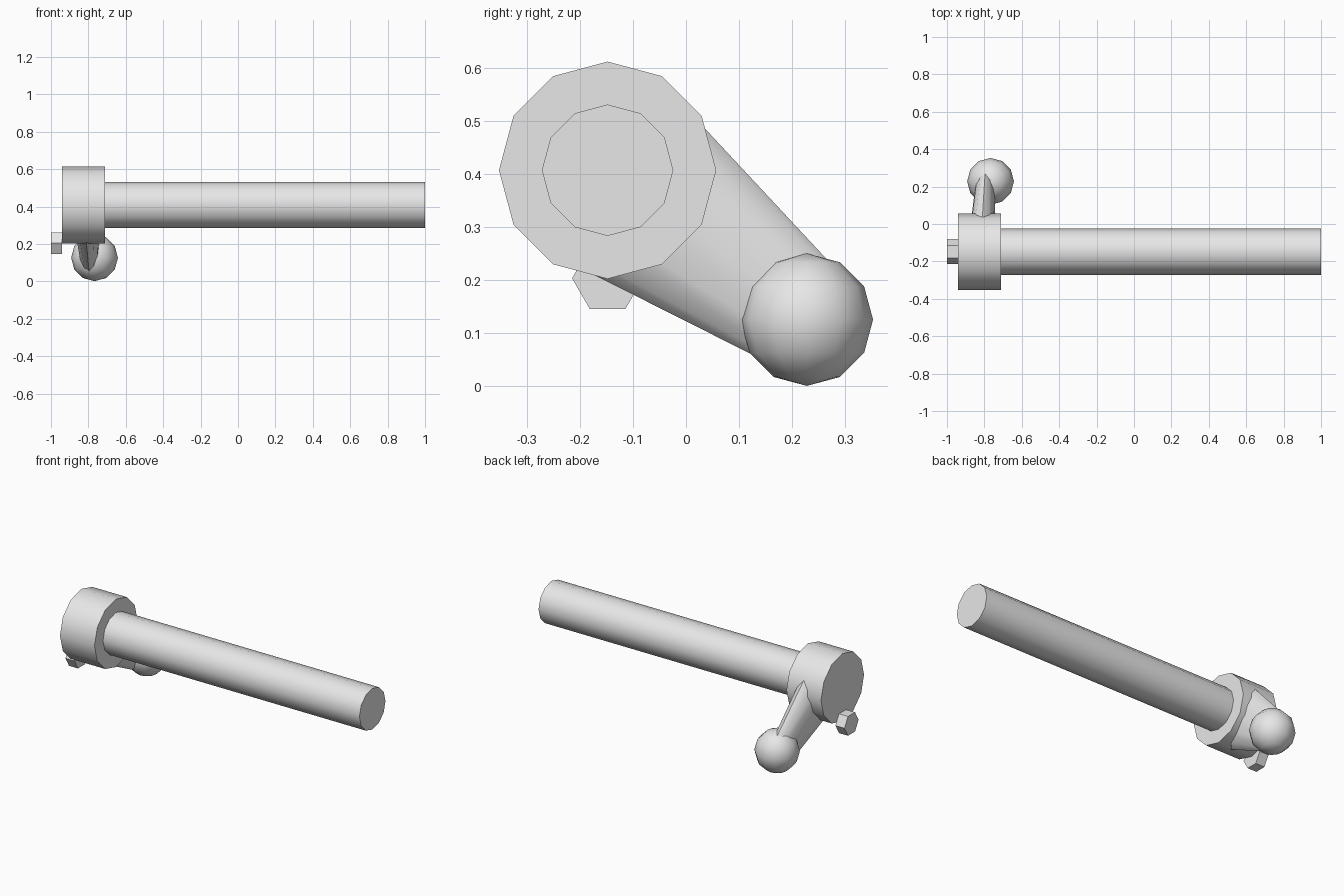
import bpy, bmesh, math
from mathutils import Vector

if "Cube" in bpy.data.objects:
    bpy.data.objects.remove(bpy.data.objects["Cube"])

grey = bpy.data.materials.new("plain_grey")
grey.diffuse_color = (0.8, 0.8, 0.8, 1)
grey.use_nodes = True
grey.node_tree.nodes["Principled BSDF"].inputs["Base Color"].default_value = grey.diffuse_color


def finish(name, bm, smooth_angle):
    """Turn a bmesh into a shaded object with the grey material."""
    bmesh.ops.recalc_face_normals(bm, faces=bm.faces)
    mesh = bpy.data.meshes.new(name)
    bm.to_mesh(mesh)
    bm.free()
    mesh.materials.append(grey)
    for p in mesh.polygons:
        p.use_smooth = smooth_angle > 0
    if smooth_angle > 0:
        mesh.set_sharp_from_angle(angle=math.radians(smooth_angle))
    obj = bpy.data.objects.new(name, mesh)
    bpy.context.collection.objects.link(obj)
    return obj


def tapered_bar(name, ends, u, v, sides, smooth_angle=35):
    """Closed bar between two elliptical ends: (centre, radius along u, along v)."""
    bm = bmesh.new()
    rings = []
    for centre, ru, rv in ends:
        ring = []
        for i in range(sides):
            a = math.tau * i / sides
            ring.append(bm.verts.new(Vector(centre) + u * ru * math.cos(a) + v * rv * math.sin(a)))
        rings.append(ring)
        bm.faces.new(ring)
    for i in range(sides):
        j = (i + 1) % sides
        bm.faces.new((rings[0][i], rings[0][j], rings[1][j], rings[1][i]))
    return finish(name, bm, smooth_angle)


X, Y, Z = Vector((1, 0, 0)), Vector((0, 1, 0)), Vector((0, 0, 1))
AY, AZ = -0.148, 0.408          # main axis of the rod
BALL = Vector((-0.767, 0.228, 0.126))

# Long rod, its thick collar and the small hexagonal stud on the end
tapered_bar("rod", [((-0.72, AY, AZ), 0.124, 0.124), ((1.0, AY, AZ), 0.124, 0.124)], Y, Z, 12)
tapered_bar("collar", [((-0.94, AY, AZ), 0.205, 0.205), ((-0.71, AY, AZ), 0.205, 0.205)], Y, Z, 12)
tapered_bar("end_stud", [((-1.0, AY, 0.204), 0.067, 0.067), ((-0.94, AY, 0.204), 0.067, 0.067)],
            Y, Z, 6, 0)

# Flattened handle arm tapering from the collar down to the ball
start = Vector((-0.815, AY, AZ))
end = Vector((-0.795, BALL.y, BALL.z))
across = Vector((0, AZ - BALL.z, BALL.y - AY)).normalized()
tapered_bar("handle_arm", [(start, 0.191, 0.077), (end, 0.107, 0.05)], across, X, 12)

# Ball knob
bm = bmesh.new()
bmesh.ops.create_uvsphere(bm, u_segments=12, v_segments=6, radius=0.125)
bmesh.ops.translate(bm, verts=bm.verts, vec=BALL)
finish("ball_knob", bm, 60)
